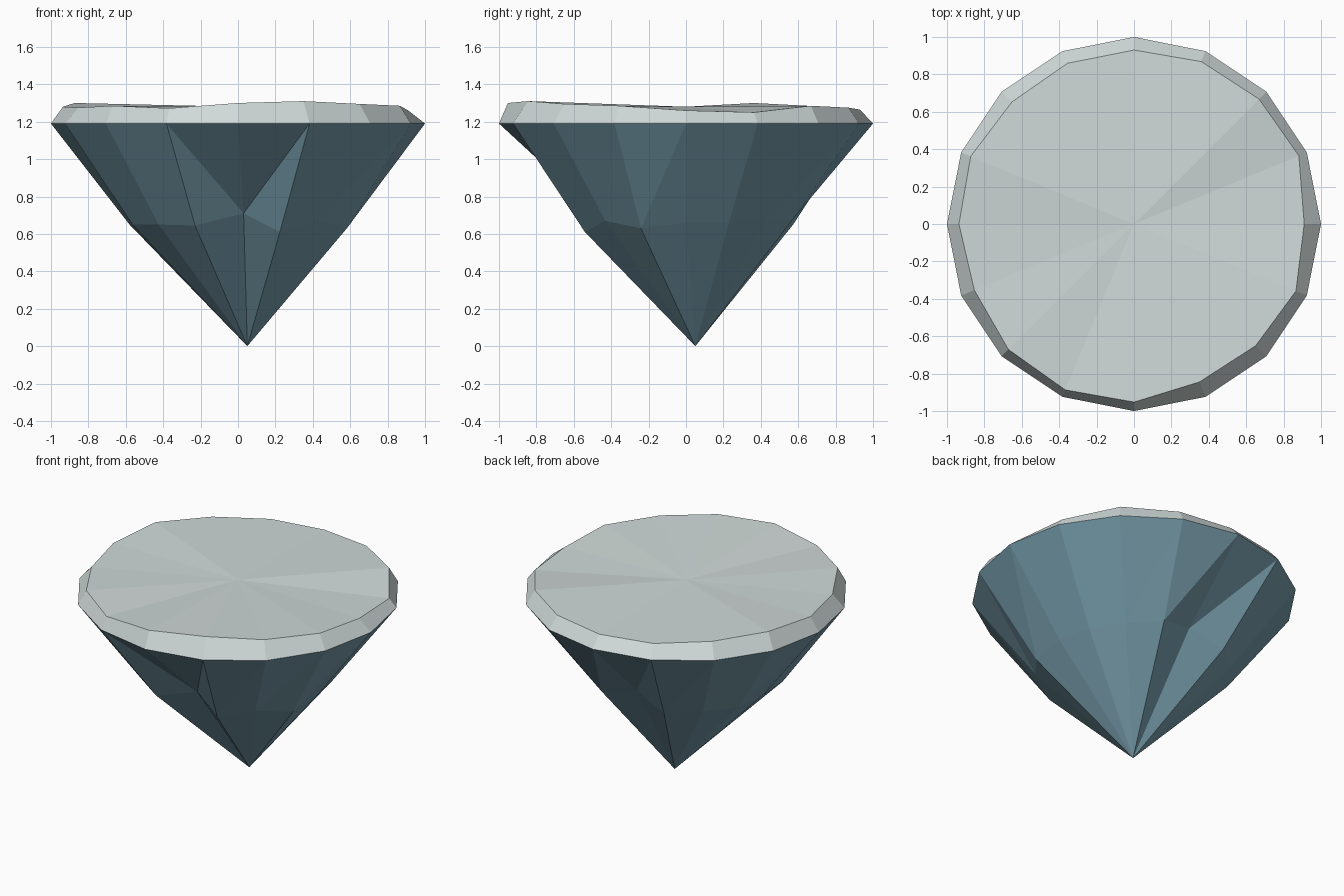
import bpy, bmesh, math

if "Cube" in bpy.data.objects:
    bpy.data.objects.remove(bpy.data.objects["Cube"])

N = 16  # sides, starting at +x, counter-clockwise


def material(name, rgb):
    m = bpy.data.materials.new(name)
    m.diffuse_color = (*rgb, 1)
    m.use_nodes = True
    m.node_tree.nodes["Principled BSDF"].inputs["Base Color"].default_value = m.diffuse_color
    return m


def ring(bm, radii, heights):
    return [bm.verts.new((r * math.cos(2 * math.pi * i / N), r * math.sin(2 * math.pi * i / N), z))
            for i, (r, z) in enumerate(zip(radii, heights))]


def fan(bm, loop, tip):
    for i in range(N):
        bm.faces.new((loop[i], loop[(i + 1) % N], tip))


def finish(bm, name, mat, down):
    # open shells: point the faces up for the crown, down for the pavilion
    bm.normal_update()
    for f in bm.faces:
        if f.normal.dot(f.calc_center_median() - down) < 0:
            f.normal_flip()
    me = bpy.data.meshes.new(name)
    bm.to_mesh(me)
    bm.free()
    me.materials.append(mat)
    bpy.context.collection.objects.link(bpy.data.objects.new(name, me))


from mathutils import Vector
inside = Vector((0, 0, 0.95))
girdle_z = 1.19

# crown: slightly uneven bevel band and flat table
top_r = [.91, .954, .945, .94, .93, .93, .923, .945, .936, .924, .949, .96, .952, .914, .92, .937]
top_z = [1.26, 1.25, 1.285, 1.275, 1.265, 1.27, 1.285, 1.30, 1.28, 1.275, 1.285, 1.272, 1.30, 1.31, 1.295, 1.285]
bm = bmesh.new()
rim = ring(bm, [1] * N, [girdle_z] * N)
table = ring(bm, top_r, top_z)
for i in range(N):
    j = (i + 1) % N
    bm.faces.new((rim[i], rim[j], table[j], table[i]))
fan(bm, table, bm.verts.new((0, 0, 1.28)))
finish(bm, "crown", material("pale grey", (.63, .70, .69)), inside)

# pavilion: rough-cut facets down to an off-centre point
mid_r = [.60, .60, .60, .62, .53, .62, .60, .60, .58, .61, .60, .60, .48, .585, .61, .63]
mid_z = [.66, .66, .66, .68, .73, .65, .66, .65, .65, .65, .65, .645, .71, .61, .67, .63]
bm = bmesh.new()
rim = ring(bm, [1] * N, [girdle_z] * N)
mid = ring(bm, mid_r, mid_z)
mid[12].co.x = .03
for i in range(N):
    j = (i + 1) % N
    if i == 11:  # the notch at the front folds the other way
        tris = ((rim[i], rim[j], mid[j]), (rim[i], mid[j], mid[i]))
    else:
        tris = ((rim[i], rim[j], mid[i]), (rim[j], mid[j], mid[i]))
    for t in tris:
        bm.faces.new(t)
fan(bm, mid, bm.verts.new((.05, .05, 0)))
finish(bm, "pavilion", material("slate teal", (.18, .33, .40)), inside)
